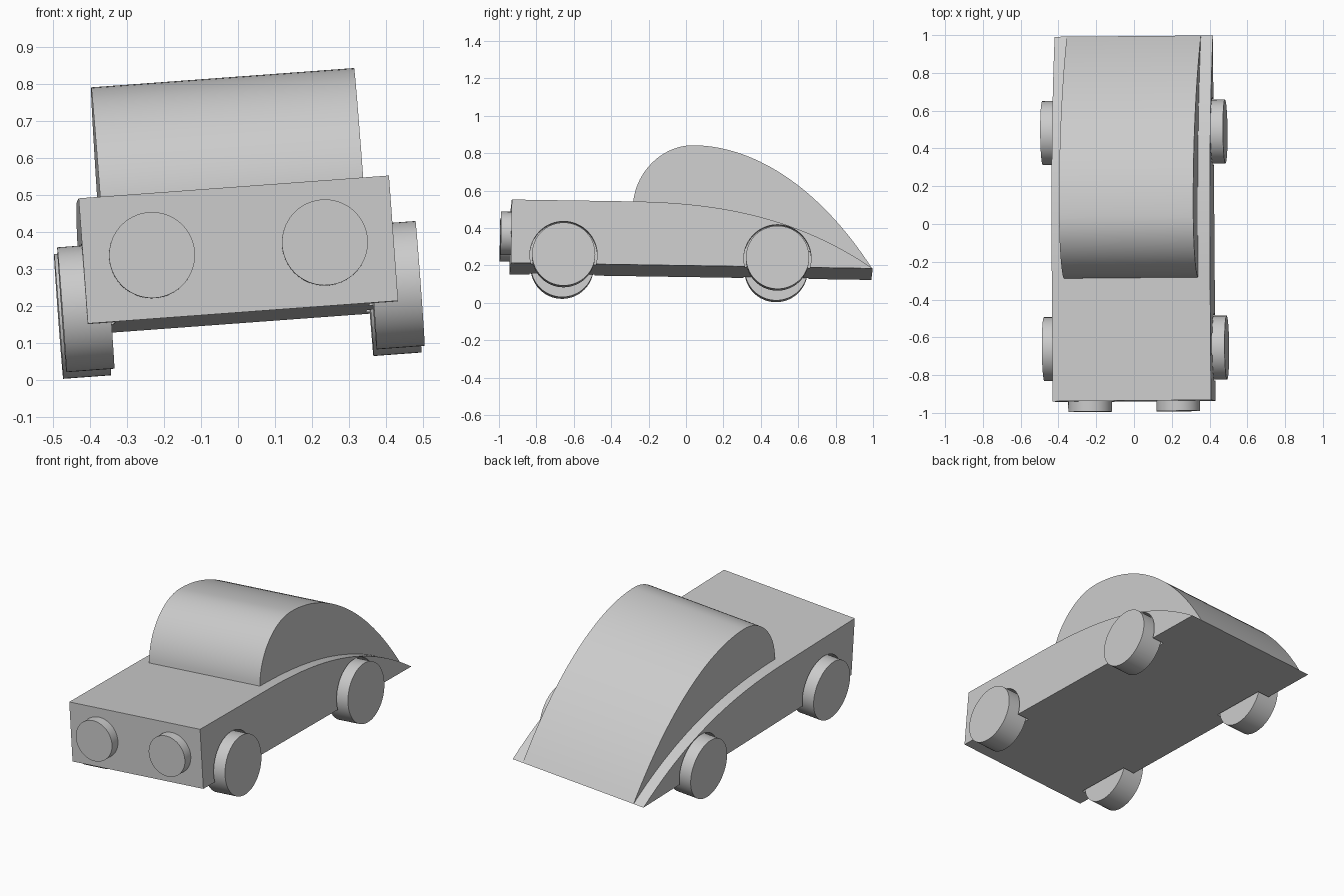
import bpy, bmesh
from math import radians, pi
from mathutils import Matrix, Vector
from mathutils.geometry import interpolate_bezier

if "Cube" in bpy.data.objects:
    bpy.data.objects.remove(bpy.data.objects["Cube"])

# Whole car is slightly tilted; local origin = front bottom centre, +y to the rear
POSE = (Matrix.Translation((0.0135, -0.94, 0.183)) @ Matrix.Rotation(radians(0.5), 4, 'Z')
        @ Matrix.Rotation(radians(-4.2), 4, 'Y') @ Matrix.Rotation(radians(-0.9), 4, 'X'))


def make_object(name, bm):
    bmesh.ops.recalc_face_normals(bm, faces=bm.faces)
    mesh = bpy.data.meshes.new(name)
    bm.to_mesh(mesh)
    bm.free()
    ob = bpy.data.objects.new(name, mesh)
    bpy.context.collection.objects.link(ob)
    ob.matrix_world = POSE
    return ob


def activate(ob):
    bpy.ops.object.select_all(action='DESELECT')
    ob.select_set(True)
    bpy.context.view_layer.objects.active = ob


def smooth(ob):
    activate(ob)
    bpy.ops.object.shade_smooth_by_angle(angle=radians(30))


def bezier(*pts, n=24):
    a, b, c, d = [Vector((0, y, z)) for y, z in pts]
    return [(p.y, p.z) for p in interpolate_bezier(a, b, c, d, n)]


def extrude_profile(name, pts, half):
    bm = bmesh.new()
    face = bm.faces.new([bm.verts.new((-half, y, z)) for y, z in pts])
    ext = bmesh.ops.extrude_face_region(bm, geom=[face], use_keep_orig=True)
    verts = [g for g in ext['geom'] if isinstance(g, bmesh.types.BMVert)]
    bmesh.ops.translate(bm, verts=verts, vec=(2 * half, 0, 0))
    return make_object(name, bm)


def cylinder(name, centre, radius, depth, axis):
    turn = Matrix.Rotation(pi / 2, 4, 'Y' if axis == 'X' else 'X')
    bm = bmesh.new()
    bmesh.ops.create_cone(bm, cap_ends=True, segments=64, radius1=radius, radius2=radius,
                          depth=depth, matrix=Matrix.Translation(centre) @ turn)
    return make_object(name, bm)


# Lower body with sloping tail
tail = bezier((0.65, 0.339), (1.05, 0.339), (1.5, 0.29), (1.935, 0))
body = extrude_profile("body", [(0, 0), (0, 0.339)] + tail, 0.42)

# Rounded cabin
roof = bezier((0.65, 0.339), (0.66, 0.50), (0.80, 0.65), (0.97, 0.65))
roof += bezier((0.97, 0.65), (1.30, 0.65), (1.65, 0.43), (1.935, 0), n=32)[1:]
smooth(extrude_profile("cabin", roof, 0.356))

# Wheels, each in a slightly larger wheel well
for side, sx in (("left", -1), ("right", 1)):
    for end, y in (("front", 0.281), ("rear", 1.425)):
        smooth(cylinder(f"{end}_{side}_wheel", (sx * 0.42, y, 0.0465), 0.169, 0.13, 'X'))
        well = cylinder("well_cutter", (sx * 0.47, y, 0.0465), 0.18, 0.25, 'X')
        well.hide_render = True
        activate(body)
        mod = body.modifiers.new("well", 'BOOLEAN')
        mod.operation = 'DIFFERENCE'
        mod.solver = 'EXACT'
        mod.object = well
        bpy.ops.object.modifier_apply(modifier=mod.name)
        bpy.data.objects.remove(well)
    # Headlights
    smooth(cylinder(f"{side}_headlight", (sx * 0.234, -0.0175, 0.171), 0.116, 0.075, 'Y'))
smooth(body)
